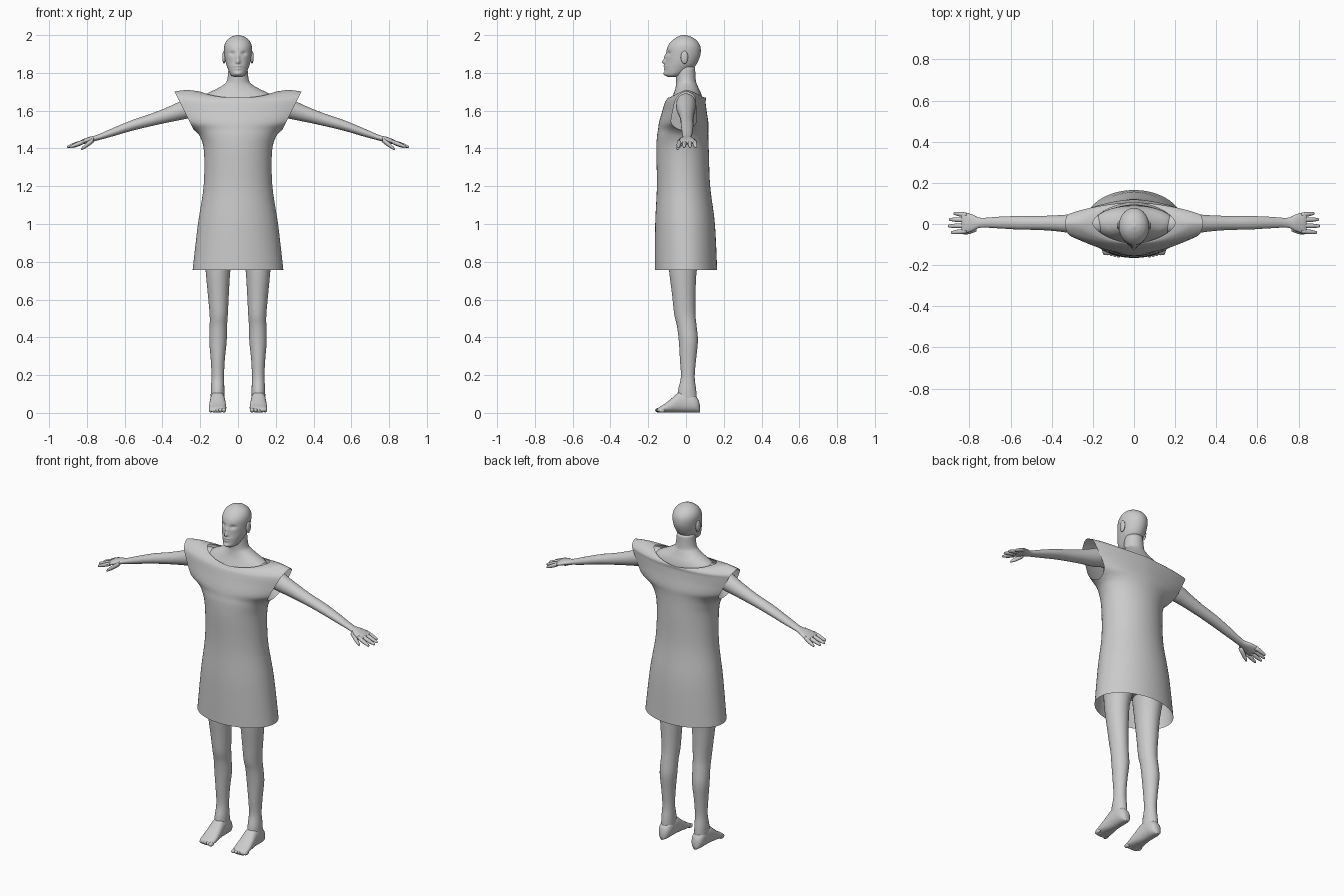
import bpy, bmesh, math
from mathutils import Vector


def catmull(keys, sub):
    """Smoothly interpolate a list of equal-length tuples."""
    out = []
    for i in range(len(keys) - 1):
        a, b = keys[max(i - 1, 0)], keys[i]
        c, d = keys[i + 1], keys[min(i + 2, len(keys) - 1)]
        for s in range(sub):
            t = s / sub
            out.append([0.5 * (2*q + (r - p)*t + (2*p - 5*q + 4*r - w)*t*t + (3*q - p - 3*r + w)*t**3)
                        for p, q, r, w in zip(a, b, c, d)])
    return out + [list(keys[-1])]


def loft(name, keys, axis='Z', segs=32, sub=4, cap=True, mirror=False, edit=None):
    """Loft superellipse rings: (cx, cy, cz, ru, rv[, power[, lift at the sides]])."""
    u, v, n = {'Z': (0, 1, 2), 'X': (1, 2, 0), 'Y': (0, 2, 1)}[axis]
    keys = [tuple(k) + (2, 0)[len(k) - 5:] for k in keys]
    bm = bmesh.new()
    rings = []
    for *c, ru, rv, p, lift in catmull(keys, sub):
        ring = []
        for i in range(segs):
            a = 2 * math.pi * i / segs
            ca, sa = math.cos(a), math.sin(a)
            co = Vector(c)
            co[u] += math.copysign(abs(ca) ** (2 / p), ca) * ru
            co[v] += math.copysign(abs(sa) ** (2 / p), sa) * rv
            co[n] += lift * abs(ca) ** 3
            ring.append(bm.verts.new(co))
        rings.append(ring)
    for r, s in zip(rings, rings[1:]):
        for i in range(segs):
            j = (i + 1) % segs
            bm.faces.new((r[i], r[j], s[j], s[i]))
    if cap:
        bm.faces.new(rings[0])
        bm.faces.new(rings[-1])
    if edit:
        edit(bm)
    return finish(name, bm, mirror)


def finish(name, bm, mirror):
    bmesh.ops.recalc_face_normals(bm, faces=bm.faces)
    me = bpy.data.meshes.new(name)
    bm.to_mesh(me)
    bm.free()
    ob = bpy.data.objects.new(name, me)
    bpy.context.collection.objects.link(ob)
    me.polygons.foreach_set("use_smooth", [True] * len(me.polygons))
    if mirror:
        ob.modifiers.new("Mirror", 'MIRROR').use_mirror_merge = False
    return ob


def ball(name, loc, size):
    bm = bmesh.new()
    bmesh.ops.create_uvsphere(bm, u_segments=16, v_segments=10, radius=1)
    for w in bm.verts:
        w.co = Vector([c + s * q for c, s, q in zip(loc, size, w.co)])
    return finish(name, bm, True)


def tube(name, a, b, r0, r1):
    """Rounded finger from a to b, running mostly along x."""
    a, b = Vector(a), Vector(b)
    pts = [(0, r0), (0.5, r0), (0.85, r1), (0.96, r1 * 0.75), (1, r1 * 0.2)]
    loft(name, [tuple(a.lerp(b, t)) + (r, r) for t, r in pts], 'X', 12, 2, mirror=True)


def yspan(rows):
    """Rows of (z, x centre, half width, y front, y back) to loft keys."""
    return [(x, (f + b) / 2, z, w, (b - f) / 2) for z, x, w, f, b in rows]


# Head, with nose, eye sockets, lips and chin pushed in or out
FACE = [(0, 1.858, .019, .010, .012), (0, 1.882, .010, .008, .016),
        (.031, 1.903, -.010, .014, .010), (-.031, 1.903, -.010, .014, .010),
        (0, 1.836, .008, .018, .005), (0, 1.822, .007, .015, .005),
        (0, 1.795, .010, .020, .010)]


def sculpt_face(bm):
    for w in bm.verts:
        if w.co.y < -.03:
            x, z = w.co.x, w.co.z
            for fx, fz, amp, sx, sz in FACE:
                w.co.y -= amp * math.exp(-((x - fx) / sx) ** 2 - ((z - fz) / sz) ** 2)


loft("head", yspan([
    (1.778, 0, .022, -.095, -.045), (1.792, 0, .040, -.110, -.01), (1.83, 0, .057, -.111, .042),
    (1.86, 0, .066, -.107, .063), (1.90, 0, .072, -.105, .077), (1.94, 0, .073, -.097, .076),
    (1.97, 0, .061, -.075, .058), (1.99, 0, .037, -.047, .03), (2.0, 0, .008, -.02, -.004)]),
    segs=72, sub=8, edit=sculpt_face)
ball("ear", (.074, -.008, 1.882), (.009, .02, .034))

# Neck and torso
loft("torso", yspan([
    (.87, 0, .12, -.08, .09), (.93, 0, .165, -.095, .11), (1.0, 0, .175, -.10, .12),
    (1.1, 0, .155, -.105, .10), (1.25, 0, .13, -.105, .08), (1.4, 0, .145, -.135, .09),
    (1.5, 0, .165, -.13, .095), (1.6, 0, .195, -.105, .092), (1.66, 0, .195, -.08, .088),
    (1.69, 0, .165, -.066, .08), (1.712, 0, .12, -.058, .07), (1.735, 0, .08, -.053, .06),
    (1.76, 0, .058, -.052, .052), (1.83, 0, .05, -.055, .048)]))

# Arms and hands
loft("arm", [
    (.12, 0, 1.63, .042, .05), (.20, 0, 1.635, .052, .056), (.27, 0, 1.612, .05, .054),
    (.36, .003, 1.582, .04, .042), (.46, .005, 1.551, .034, .033), (.56, .006, 1.522, .033, .028),
    (.66, .007, 1.487, .028, .022), (.745, .006, 1.457, .024, .015), (.785, .006, 1.447, .040, .015),
    (.825, .005, 1.434, .052, .013), (.838, .005, 1.430, .050, .008)], 'X', mirror=True)
for i, (y0, y1, tip) in enumerate([(.044, .052, .878), (.020, .022, .90), (-.008, -.010, .905), (-.034, -.042, .89)]):
    tube(f"finger_{i + 1}", (.815, y0, 1.436), (tip, y1, 1.408), .0115, .008)
tube("thumb", (.765, -.022, 1.445), (.83, -.046, 1.397), .014, .009)

# Legs
loft("leg", yspan([
    (.98, .092, .08, -.09, .105), (.88, .10, .08, -.095, .09), (.76, .106, .066, -.09, .058),
    (.62, .104, .055, -.073, .05), (.52, .102, .048, -.062, .05), (.46, .104, .046, -.048, .056),
    (.38, .106, .046, -.038, .063), (.28, .107, .037, -.032, .053), (.19, .107, .033, -.027, .046),
    (.12, .108, .036, -.042, .054), (.04, .108, .036, -.05, .06)]), mirror=True)

# Feet and toes: rows of (y, half width, height)
loft("foot", [(.108, y, .003 + h / 2, w, h / 2, 2.3) for y, w, h in [
    (.073, .010, .04), (.064, .026, .07), (.04, .036, .095), (0, .038, .11), (-.035, .04, .108),
    (-.075, .044, .075), (-.11, .046, .047), (-.138, .044, .03), (-.15, .039, .02)]], 'Y', mirror=True)
for i in range(5):
    ball(f"toe_{i + 1}", (.075 + .0175 * i, -.144 + .004 * i, .014), (.0125 - .0007 * i, .020, .012))


# Dress: flared rings closed over the shoulders, then sliced to open the sleeves
def cut_sleeves(bm):
    for side in (1, -1):
        faces = [f for f in bm.faces if min(w.co.z for w in f.verts) > 1.455]
        geom = set(faces) | {e for f in faces for e in f.edges} | {w for f in faces for w in f.verts}
        bmesh.ops.bisect_plane(bm, geom=list(geom), dist=1e-5, plane_co=(side * .33, 0, 1.69),
                               plane_no=(side * .17, 0, -.085), clear_outer=True)


loft("dress", [
    (0, 0, .757, .24, .165), (0, -.005, 1.0, .212, .158), (0, -.013, 1.2, .182, .141),
    (0, -.018, 1.38, .18, .139), (0, -.018, 1.46, .20, .136), (0, -.015, 1.50, .237, .133, 1.9, 0),
    (0, -.012, 1.54, .31, .13, 1.8, 0), (0, -.008, 1.60, .37, .117, 1.65, 0),
    (0, -.004, 1.643, .39, .108, 1.65, .015), (0, .001, 1.658, .375, .104, 1.65, .032),
    (0, .004, 1.666, .28, .102, 1.65, .043), (0, .005, 1.669, .20, .100, 1.65, .032)],
    segs=64, sub=5, cap=False, edit=cut_sleeves)
